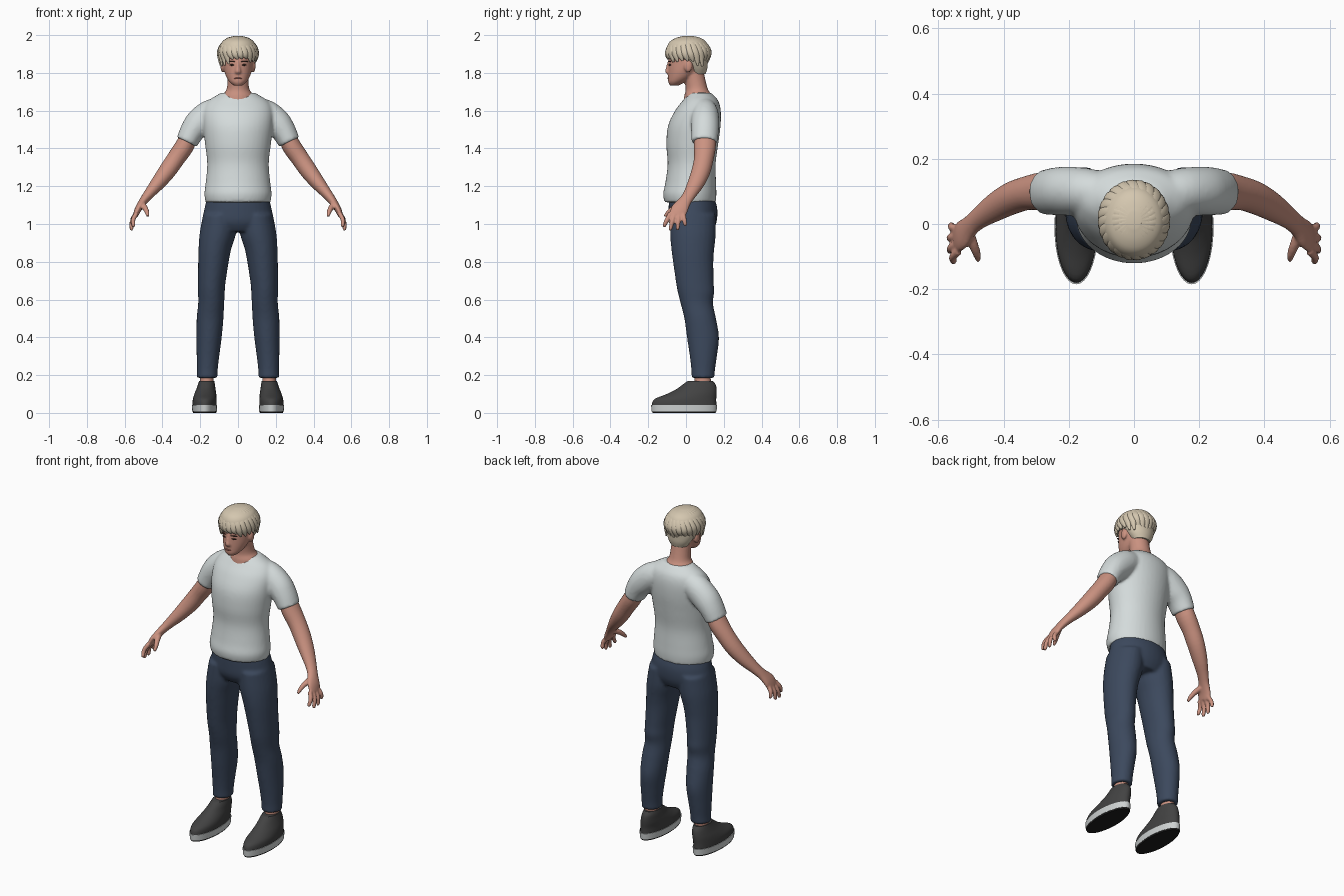
import bpy, bmesh, math, random
from mathutils import Vector, Matrix

random.seed(4)


def mat(name, r, g, b):
    m = bpy.data.materials.new(name)
    m.diffuse_color = (r, g, b, 1)
    return m


SKIN = mat("skin", 0.60, 0.29, 0.22)
SHIRT = mat("pale_grey_cotton", 0.66, 0.71, 0.71)
DENIM = mat("navy_denim", 0.045, 0.066, 0.11)
SHOE = mat("charcoal_canvas", 0.055, 0.055, 0.055)
SOLE = mat("light_rubber", 0.62, 0.65, 0.65)
TREAD = mat("black_rubber", 0.012, 0.012, 0.012)
HAIR = mat("blond_hair", 0.66, 0.57, 0.43)
DARK = mat("dark_brown", 0.06, 0.03, 0.022)
LIP = mat("lip_red", 0.40, 0.14, 0.11)


def spline(rows, sub):
    """Catmull-Rom through rows of numbers."""
    out = []
    for i in range(len(rows) - 1):
        p = [rows[max(0, min(len(rows) - 1, i + k))] for k in (-1, 0, 1, 2)]
        for s in range(sub):
            t = s / sub
            out.append([b + 0.5 * t * (c - a + t * (2 * a - 5 * b + 4 * c - d + t * (3 * (b - c) + d - a)))
                        for a, b, c, d in zip(*p)])
    out.append(list(rows[-1]))
    return out


def tube(bm, rows, flat=False, both=False, ref=(0, 1, 0), n=24, sub=4):
    """Loft of ellipses; rows are x, y, z, radius 1, radius 2."""
    rows = spline(rows, sub)
    pts = [Vector(r[:3]) for r in rows]
    for side in ((1, -1) if both else (1,)):
        rings = []
        for i, r in enumerate(rows):
            u, v = Vector((1, 0, 0)), Vector((0, 1, 0))
            if not flat:
                t = (pts[min(i + 1, len(pts) - 1)] - pts[max(i - 1, 0)]).normalized()
                u = t.cross(Vector(ref)).normalized()
                v = t.cross(u)
            ring = []
            for k in range(n):
                a = 2 * math.pi * k / n
                c = pts[i] + u * (max(r[3], .001) * math.cos(a)) + v * (max(r[4], .001) * math.sin(a))
                ring.append(bm.verts.new((c.x * side, c.y, c.z)))
            rings.append(ring)
        for a, b in zip(rings, rings[1:]):
            for k in range(n):
                bm.faces.new((a[k], a[(k + 1) % n], b[(k + 1) % n], b[k]))
        bm.faces.new(rings[0])
        bm.faces.new(rings[-1])


def ball(bm, loc, size, both=False, tilt=0):
    for s in ((1, -1) if both else (1,)):
        m = (Matrix.Translation((loc[0] * s, loc[1], loc[2])) @ Matrix.Rotation(tilt * s, 4, 'Z')
             @ Matrix.Diagonal((*size, 1)))
        bmesh.ops.create_uvsphere(bm, u_segments=16, v_segments=10, radius=1, matrix=m)


def finish(name, bm, material, voxel=0, smooth=3):
    bmesh.ops.recalc_face_normals(bm, faces=bm.faces)
    me = bpy.data.meshes.new(name)
    bm.to_mesh(me)
    bm.free()
    me.materials.append(material)
    ob = bpy.data.objects.new(name, me)
    bpy.context.collection.objects.link(ob)
    if voxel:  # fuse overlapping volumes into one skin
        m = ob.modifiers.new("fuse", 'REMESH')
        m.mode, m.voxel_size, m.use_smooth_shade = 'VOXEL', voxel, True
        m = ob.modifiers.new("relax", 'SMOOTH')
        m.factor, m.iterations = 0.5, smooth
    else:
        bpy.ops.object.select_all(action='DESELECT')
        bpy.context.view_layer.objects.active = ob
        ob.select_set(True)
        bpy.ops.object.shade_smooth_by_angle(angle=math.radians(45))
    return ob


# T-shirt: torso and sleeves
bm = bmesh.new()
tube(bm, [(0, .022, 1.115, .172, .136), (0, .02, 1.16, .178, .141), (0, .025, 1.22, .171, .134),
          (0, .03, 1.32, .163, .127), (0, .033, 1.42, .174, .137), (0, .044, 1.52, .185, .139),
          (0, .063, 1.60, .185, .121), (0, .076, 1.65, .160, .096), (0, .076, 1.68, .115, .072),
          (0, .074, 1.695, .088, .058)], flat=True, n=40)
tube(bm, [(.09, .093, 1.605, .07, .065), (.15, .1, 1.58, .076, .072), (.205, .101, 1.535, .076, .075),
          (.242, .1, 1.49, .066, .073), (.272, .097, 1.433, .058, .069)], both=True)
finish("t_shirt", bm, SHIRT, 0.009, 4)

# Trousers: pelvis and legs
bm = bmesh.new()
tube(bm, [(0, .03, 1.14, .163, .12), (0, .037, 1.08, .178, .129), (0, .037, 1.01, .188, .125),
          (0, .04, .96, .15, .1)], flat=True, n=36)
tube(bm, [(.095, .037, 1.05, .09, .12), (.107, .037, .95, .096, .121), (.122, .036, .87, .087, .114),
          (.130, .038, .8, .081, .107), (.139, .047, .69, .073, .1), (.141, .053, .64, .071, .097),
          (.142, .057, .58, .069, .086), (.148, .075, .5, .071, .084), (.153, .09, .4, .067, .085),
          (.159, .092, .3, .06, .072), (.162, .091, .23, .055, .063), (.163, .09, .185, .055, .061)],
     flat=True, both=True)
finish("trousers", bm, DENIM, 0.009, 4)

# Arms with palms, fingers and thumbs
bm = bmesh.new()
tube(bm, [(.25, .1, 1.48, .045, .055), (.285, .1, 1.41, .05, .058), (.33, .094, 1.345, .048, .052),
          (.375, .079, 1.28, .046, .05), (.425, .052, 1.215, .038, .044), (.475, .018, 1.155, .027, .034),
          (.502, -.006, 1.12, .022, .034), (.528, -.033, 1.08, .018, .045), (.543, -.048, 1.045, .014, .042)],
     both=True)
for by, tip in ((-.083, (.556, -.118, .985)), (-.06, (.567, -.085, .966)),
                (-.037, (.568, -.045, .968)), (-.015, (.563, -.003, .99))):
    b = Vector((.538, by, 1.055))
    e = Vector(tip)
    mid = b.lerp(e, .5) + Vector((.008, 0, .003))
    tube(bm, [(*b, .013, .013), (*mid, .012, .012), (*b.lerp(e, .88), .0105, .0105), (*e, .006, .006)],
         both=True, n=12)
tube(bm, [(.507, -.025, 1.105, .016, .018), (.492, -.065, 1.085, .015, .015),
          (.481, -.095, 1.06, .012, .012), (.478, -.113, 1.04, .007, .007)], both=True, n=12)
finish("arms", bm, SKIN, 0.0055, 2)

# Head, nose, ears and neck
bm = bmesh.new()
tube(bm, [(0, -.062, 1.733, .022, .022), (0, -.05, 1.75, .043, .044), (0, -.03, 1.775, .06, .065),
          (0, -.01, 1.81, .073, .085), (0, .004, 1.85, .079, .098), (0, .01, 1.9, .083, .1),
          (0, .01, 1.94, .078, .095), (0, .01, 1.975, .05, .06)], flat=True, n=32)
tube(bm, [(0, .065, 1.64, .085, .08), (0, .064, 1.68, .082, .073), (0, .058, 1.71, .062, .06),
          (0, .05, 1.75, .056, .056), (0, .035, 1.82, .056, .056)], flat=True)
tube(bm, [(0, -.082, 1.87, .009, .012), (0, -.093, 1.83, .011, .013), (0, -.097, 1.806, .017, .014),
          (0, -.09, 1.794, .014, .01)], flat=True, n=12)
ball(bm, (.081, .012, 1.835), (.012, .022, .032), both=True)
finish("head", bm, SKIN, 0.006, 2)

# Face details
bm = bmesh.new()
ball(bm, (.033, -.086, 1.842), (.014, .0048, .0045), both=True, tilt=.3)
ball(bm, (.034, -.086, 1.86), (.02, .0048, .0035), both=True, tilt=.3)
finish("eyes_and_brows", bm, DARK)
bm = bmesh.new()
ball(bm, (0, -.094, 1.771), (.021, .0048, .0045))
finish("lips", bm, LIP)

# Hair: cap plus overlapping swept locks
bm = bmesh.new()
tube(bm, [(0, .062, 1.795, .05, .042), (0, .057, 1.825, .07, .056), (0, .042, 1.86, .086, .074),
          (0, .014, 1.89, .096, .106), (0, .01, 1.93, .099, .112), (0, .01, 1.965, .084, .096),
          (0, .012, 1.985, .055, .065), (0, .012, 1.995, .02, .025)], flat=True, n=36)
finish("hair_cap", bm, HAIR)
bm = bmesh.new()
COUNT = 24
for i in range(COUNT):
    a = 2 * math.pi * i / COUNT
    front = -math.sin(a)  # 1 at the face, -1 at the nape
    tip = 1.845 + .022 * max(front, 0) + random.uniform(-.014, .014)
    inset = .022 if front < -.3 else .004
    rows = []
    for k, (el, w, th) in enumerate(((78, .012, .008), (55, .02, .012), (28, .023, .013), (4, .021, .012))):
        e, b = math.radians(el), a + .13 * k
        rows.append((.1 * math.cos(e) * math.cos(b), .012 + .112 * math.cos(e) * math.sin(b),
                     1.893 + .096 * math.sin(e), w, th))
    b = a + .5
    rows.append(((.1 - inset) * math.cos(b), .012 + (.112 - inset) * math.sin(b), tip, .005, .004))
    tube(bm, rows, ref=(math.cos(a + .25), math.sin(a + .25), .6), n=10, sub=4)
finish("hair_locks", bm, HAIR)

# Ankles
bm = bmesh.new()
tube(bm, [(.165, .088, .12, .036, .045), (.165, .088, .21, .036, .042)], flat=True, both=True)
finish("ankles", bm, SKIN)

# Shoes: upper, rubber band and tread
bm = bmesh.new()
tube(bm, [(.177, -.01, .04, .064, .171), (.176, -.004, .072, .063, .164), (.173, .03, .1, .058, .132),
          (.17, .055, .125, .051, .107), (.167, .07, .15, .045, .087), (.166, .076, .17, .04, .066)],
     flat=True, both=True, n=36)
finish("shoe_uppers", bm, SHOE)
bm = bmesh.new()
tube(bm, [(.177, -.01, .008, .065, .172), (.177, -.01, .043, .067, .175)], flat=True, both=True, n=36, sub=1)
finish("shoe_soles", bm, SOLE)
bm = bmesh.new()
tube(bm, [(.177, -.01, 0, .061, .167), (.177, -.01, .009, .064, .171)], flat=True, both=True, n=36, sub=1)
finish("shoe_treads", bm, TREAD)
